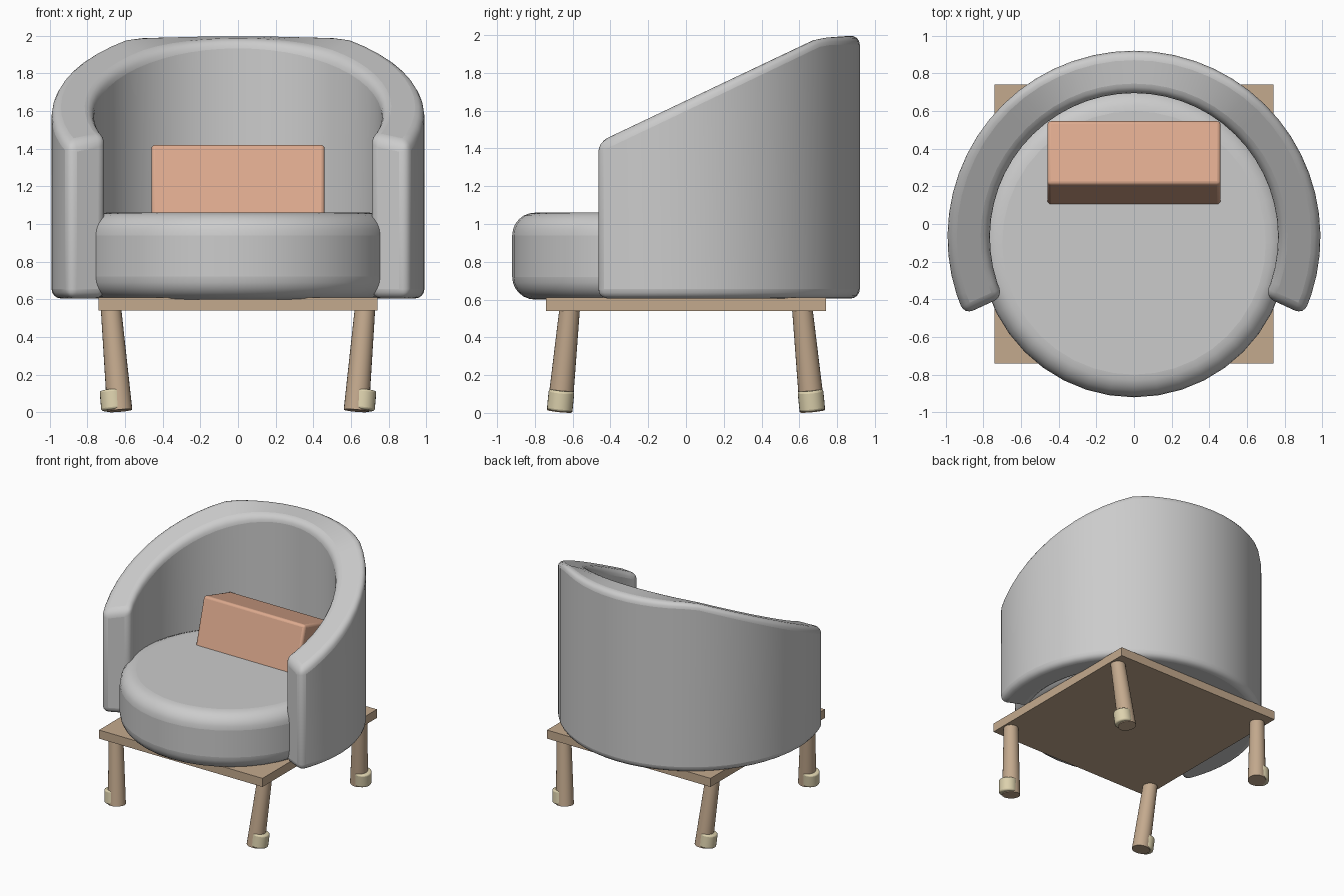
import bpy, bmesh
from math import radians, cos, sin
from mathutils import Vector, Matrix

if "Cube" in bpy.data.objects:
    bpy.data.objects.remove(bpy.data.objects["Cube"])


def material(name, rgb):
    m = bpy.data.materials.new(name)
    m.diffuse_color = (*rgb, 1)
    m.use_nodes = True
    m.node_tree.nodes["Principled BSDF"].inputs["Base Color"].default_value = m.diffuse_color
    return m


wood = material("wood", (0.55, 0.40, 0.27))
brass = material("pale_brass", (0.72, 0.64, 0.42))
terracotta = material("terracotta", (0.72, 0.40, 0.27))


def finish(name, bm, mat=None, bevel=0, segments=4):
    bmesh.ops.recalc_face_normals(bm, faces=bm.faces)
    me = bpy.data.meshes.new(name)
    bm.to_mesh(me)
    bm.free()
    ob = bpy.data.objects.new(name, me)
    bpy.context.collection.objects.link(ob)
    if mat:
        me.materials.append(mat)
    if bevel:
        mod = ob.modifiers.new("Bevel", 'BEVEL')
        mod.width, mod.segments = bevel, segments
        mod.limit_method, mod.angle_limit = 'ANGLE', radians(40)
    bpy.ops.object.select_all(action='DESELECT')
    ob.select_set(True)
    bpy.context.view_layer.objects.active = ob
    bpy.ops.object.shade_smooth_by_angle(angle=radians(35))
    return ob


def box(name, size, matrix, mat, bevel=0, segments=3):
    bm = bmesh.new()
    bmesh.ops.create_cube(bm, size=1, matrix=matrix @ Matrix.Diagonal((*size, 1)))
    return finish(name, bm, mat, bevel, segments)


def rod(name, a, b, r1, r2, mat=None, bevel=0, sides=24, segments=4):
    a, b = Vector(a), Vector(b)
    axis = b - a
    rot = Vector((0, 0, 1)).rotation_difference(axis).to_matrix().to_4x4()
    bm = bmesh.new()
    bmesh.ops.create_cone(bm, cap_ends=True, segments=sides, radius1=r1, radius2=r2,
                          depth=axis.length, matrix=Matrix.Translation((a + b) / 2) @ rot)
    return finish(name, bm, mat, bevel, segments)


# Wraparound back and arms: swept arc with a sloping top, flat at the rear
bm = bmesh.new()
N, CY, R_IN, R_OUT, BOTTOM = 36, -0.07, 0.765, 0.99, 0.605
rings = []
for i in range(N + 1):
    t = radians(-24.5 + 229 * i / N)
    ring = []
    for r, top in ((R_IN, 0), (R_OUT, 0), (R_OUT, 1), (R_IN, 1)):
        y = CY + r * sin(t)
        z = min(2.0, 2.0 + 0.475 * (y - 0.73)) if top else BOTTOM
        ring.append(bm.verts.new((r * cos(t), y, z)))
    rings.append(ring)
for a, b in zip(rings, rings[1:]):
    for k in range(4):
        bm.faces.new((a[k], a[(k + 1) % 4], b[(k + 1) % 4], b[k]))
bm.faces.new(rings[0])
bm.faces.new(rings[-1])
finish("curved_back", bm, bevel=0.05)

# Round seat cushion
rod("seat", (0, -0.1, 0.6), (0, -0.1, 1.06), 0.82, 0.82, bevel=0.12, sides=40, segments=6)

# Base board
box("base_board", (1.48, 1.48, 0.07), Matrix.Translation((0, 0, 0.575)), wood)

# Lumbar pillow, leaning back; placed by its top front edge
lean = Matrix.Translation((0, 0.21, 1.425)) @ Matrix.Rotation(radians(-16), 4, 'X')
box("pillow", (0.92, 0.355, 0.42), lean @ Matrix.Translation((0, 0.1775, -0.21)),
    terracotta, 0.02)

# Splayed legs, each with a small foot on its outer side
for sx, side in ((-1, "left"), (1, "right")):
    for sy, end in ((-1, "front"), (1, "back")):
        top = Vector((sx * 0.675, sy * 0.615, 0.56))
        low = Vector((sx * 0.628, sy * 0.669, 0.009))
        rod(f"{end}_{side}_leg", low, top, 0.067, 0.054, wood)
        off = Vector((sx * 0.03, 0, 0.003))
        rod(f"{end}_{side}_foot", low + off, low.lerp(top, 0.195) + off,
            0.068, 0.068, brass, 0.012, segments=3)
